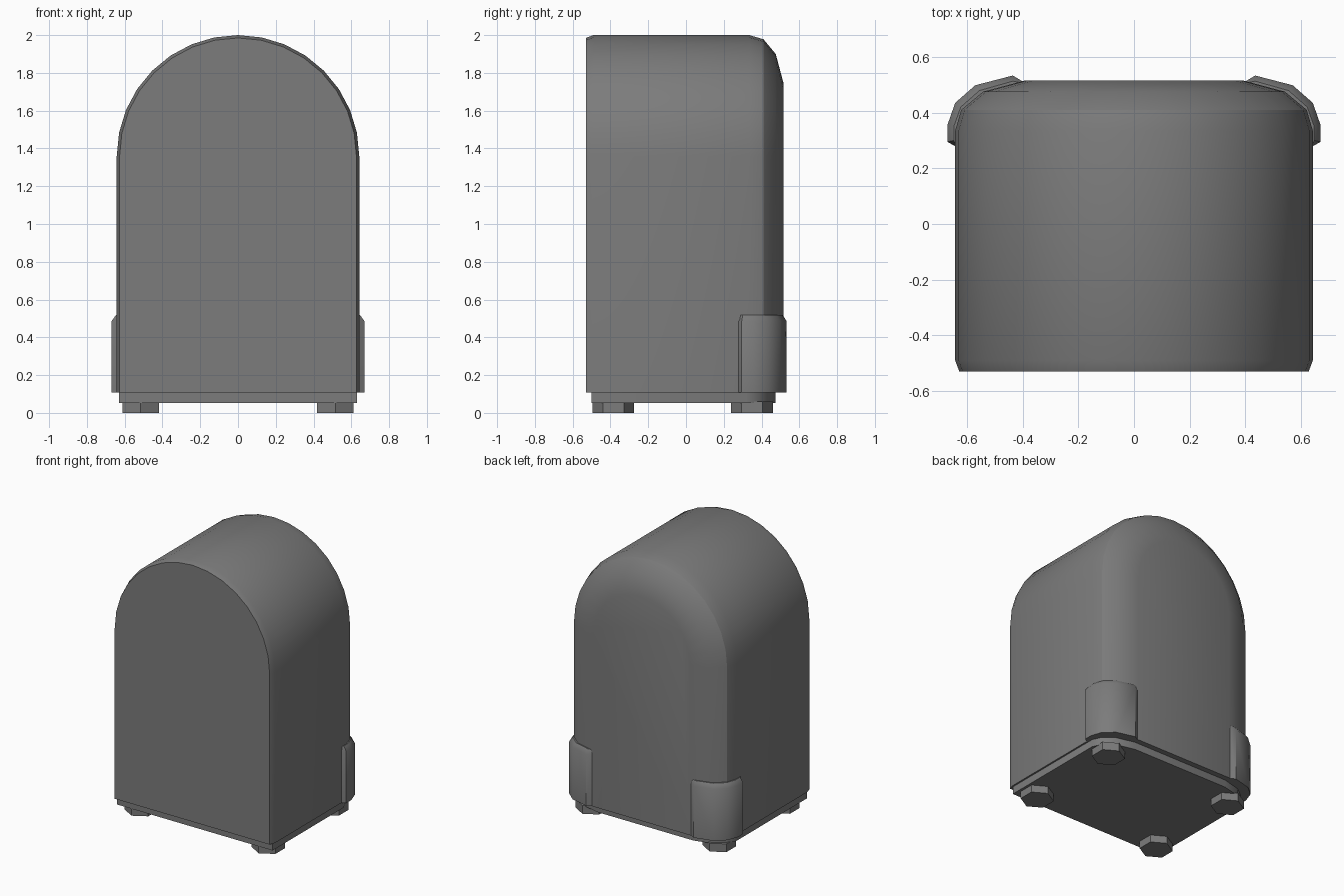
import bpy, bmesh, math

if "Cube" in bpy.data.objects:
    bpy.data.objects.remove(bpy.data.objects["Cube"], do_unlink=True)

grey = bpy.data.materials.new("mid grey")
grey.use_nodes = True
colour = (0.2, 0.2, 0.2, 1)
grey.diffuse_color = colour
grey.node_tree.nodes["Principled BSDF"].inputs["Base Color"].default_value = colour


def loft(name, rings, angle=30):
    """Skin a stack of equal-length closed rings and cap both ends."""
    bm = bmesh.new()
    loops = [[bm.verts.new(p) for p in ring] for ring in rings]
    for a, b in zip(loops, loops[1:]):
        for i in range(len(a)):
            j = (i + 1) % len(a)
            bm.faces.new((a[i], a[j], b[j], b[i]))
    bm.faces.new(loops[0])
    bm.faces.new(loops[-1])
    bmesh.ops.recalc_face_normals(bm, faces=bm.faces)
    mesh = bpy.data.meshes.new(name)
    bm.to_mesh(mesh)
    bm.free()
    obj = bpy.data.objects.new(name, mesh)
    bpy.context.collection.objects.link(obj)
    mesh.materials.append(grey)
    bpy.ops.object.select_all(action="DESELECT")
    obj.select_set(True)
    bpy.context.view_layer.objects.active = obj
    bpy.ops.object.shade_smooth_by_angle(angle=math.radians(angle))
    return obj


def flat_ring(outline, z):
    return [(x, y, z) for x, y in outline]


HALF, SPRING, BOTTOM, STEPS = 0.642, 1.358, 0.107, 16


def arch(y, inset):
    """Round-topped outline at depth y, drawn in from the sides and top."""
    r = HALF - inset
    turns = [math.pi * i / STEPS for i in range(STEPS + 1)]
    curve = [(r * math.cos(t), y, SPRING + r * math.sin(t)) for t in turns]
    return [(r, y, BOTTOM)] + curve + [(-r, y, BOTTOM)]


# Arched body: slight front chamfer, broad rounded back edge
sections = [(-0.53, 0.015), (-0.49, 0), (0.335, 0), (0.41, 0.022),
            (0.475, 0.1), (0.515, 0.25)]
loft("body", [arch(y, inset) for y, inset in sections], 32)

# Base slab with rounded back corners
side = [(0.63, -0.5), (0.63, 0.32), (0.6, 0.385), (0.53, 0.44), (0.39, 0.475)]
slab = side + [(-x, y) for x, y in reversed(side)]
loft("base_slab", [flat_ring(slab, 0.053), flat_ring(slab, 0.11)])

# Hexagonal feet
for depth, y in (("front", -0.385), ("back", 0.35)):
    for hand, s in (("left", 1), ("right", -1)):
        ring = [(s * 0.515 + 0.111 * math.sin(i * math.pi / 3),
                 y + 0.111 * math.cos(i * math.pi / 3)) for i in range(6)]
        loft(f"{depth}_{hand}_foot", [flat_ring(ring, 0), flat_ring(ring, 0.06)])

# Guards wrapped round the back corners, chamfered along the top
outer = [(0.64, 0.278), (0.67, 0.295), (0.67, 0.355), (0.642, 0.435),
         (0.57, 0.498), (0.435, 0.533), (0.4, 0.512)]
rim = [(0.64, 0.285), (0.647, 0.3), (0.647, 0.35), (0.622, 0.42),
       (0.555, 0.479), (0.435, 0.513), (0.405, 0.507)]
inner = [(0.4, 0.48), (0.52, 0.45), (0.6, 0.38), (0.62, 0.29)]
for hand, s in (("left", 1), ("right", -1)):
    body_ring = [(s * x, y) for x, y in outer + inner]
    top_ring = [(s * x, y) for x, y in rim + inner]
    loft(f"{hand}_corner_guard", [flat_ring(body_ring, BOTTOM),
                                  flat_ring(body_ring, 0.485),
                                  flat_ring(top_ring, 0.517)], 45)
